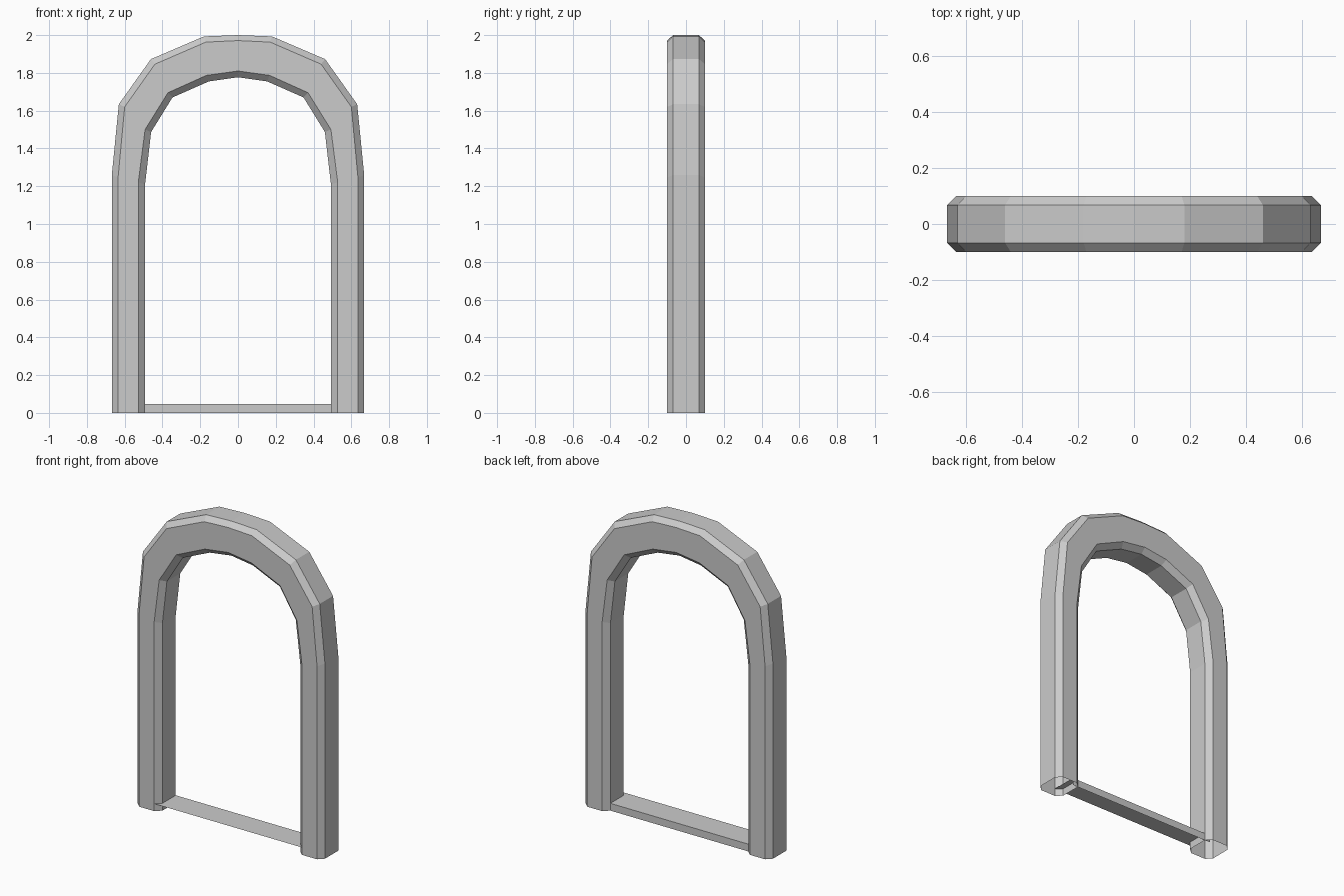
import bpy, bmesh

if "Cube" in bpy.data.objects:
    bpy.data.objects.remove(bpy.data.objects["Cube"])


def mesh_object(name, verts, faces):
    mesh = bpy.data.meshes.new(name)
    mesh.from_pydata(verts, [], faces)
    bm = bmesh.new()
    bm.from_mesh(mesh)
    bmesh.ops.recalc_face_normals(bm, faces=bm.faces)
    bm.to_mesh(mesh)
    bm.free()
    obj = bpy.data.objects.new(name, mesh)
    bpy.context.collection.objects.link(obj)
    return obj


# Half outlines (x, z) from the foot up to the crown
OUTER = [(.668, 0), (.668, 1.26), (.631, 1.634), (.461, 1.873), (.18, 1.993), (0, 2.0)]
FACE_OUT = [(.635, 0), (.635, 1.245), (.60, 1.62), (.44, 1.846), (.17, 1.963), (0, 1.971)]
FACE_IN = [(.528, 0), (.528, 1.22), (.492, 1.50), (.371, 1.695), (.167, 1.787), (0, 1.81)]
INNER = [(.492, 0), (.492, 1.21), (.46, 1.487), (.347, 1.67), (.154, 1.755), (0, 1.777)]
FACE_Y, SIDE_Y = .101, .068


def full(half):
    return half + [(-x, z) for x, z in half[-2::-1]]


# Arch frame: chamfered eight-sided section swept along the arch, open at the feet
section = [(OUTER, -SIDE_Y), (FACE_OUT, -FACE_Y), (FACE_IN, -FACE_Y), (INNER, -SIDE_Y),
           (INNER, SIDE_Y), (FACE_IN, FACE_Y), (FACE_OUT, FACE_Y), (OUTER, SIDE_Y)]
verts = [(x, y, z) for half, y in section for x, z in full(half)]
n, m = len(full(OUTER)), len(section)
faces = [(i * n + j, i * n + j + 1, (i + 1) % m * n + j + 1, (i + 1) % m * n + j)
         for i in range(m) for j in range(n - 1)]
mesh_object("arch_frame", verts, faces)

# Sill: thin tread with a lip along the back
w, h = .53, .047
mesh_object("sill",
            [(-w, -.1, h), (w, -.1, h), (w, SIDE_Y, h), (-w, SIDE_Y, h),
             (w, SIDE_Y, 0), (-w, SIDE_Y, 0)],
            [(0, 1, 2, 3), (3, 2, 4, 5)])
